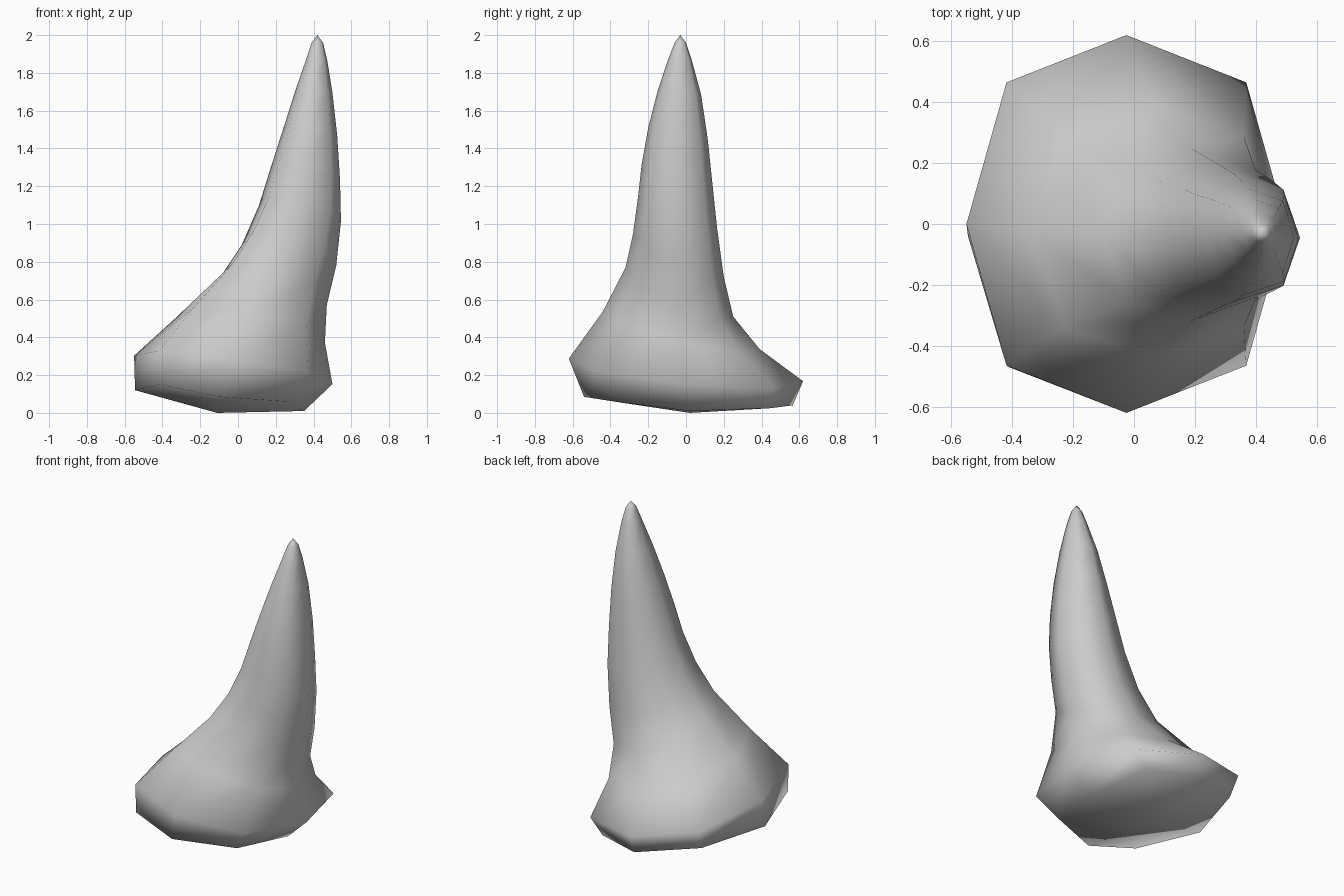
import bpy, bmesh
from math import cos, sin, pi

if "Cube" in bpy.data.objects:
    bpy.data.objects.remove(bpy.data.objects["Cube"])

# Horn sections as (x, z) at left and right, then (y, z) at front and back
SECTIONS = [
    ((-0.55, 0.30), (0.50, 0.15), (-0.62, 0.29), (0.62, 0.17)),
    ((-0.33, 0.50), (0.46, 0.37), (-0.44, 0.54), (0.39, 0.34)),
    ((-0.10, 0.71), (0.47, 0.57), (-0.32, 0.77), (0.25, 0.51)),
    ((0.02, 0.89), (0.52, 0.78), (-0.28, 0.95), (0.20, 0.72)),
    ((0.11, 1.10), (0.545, 1.02), (-0.255, 1.13), (0.165, 0.97)),
    ((0.17, 1.30), (0.54, 1.25), (-0.235, 1.30), (0.14, 1.20)),
    ((0.235, 1.50), (0.525, 1.48), (-0.20, 1.50), (0.115, 1.44)),
    ((0.30, 1.70), (0.50, 1.70), (-0.15, 1.70), (0.08, 1.68)),
    ((0.36, 1.87), (0.472, 1.87), (-0.095, 1.87), (0.03, 1.87)),
    ((0.39, 1.96), (0.45, 1.96), (-0.06, 1.96), (0.0, 1.96)),
]
# Uneven lower rim, counter-clockwise from the right
RIM = [(0.35, 0.02, 0.01), (0.29, 0.45, 0.025), (-0.02, 0.565, 0.04),
       (-0.40, 0.41, 0.11), (-0.545, -0.04, 0.12), (-0.41, -0.47, 0.15),
       (-0.10, -0.54, 0.085), (0.26, -0.38, 0.06)]


def section(left, right, front, back):
    """Eight points of one tilted, slightly squarish oval."""
    points = []
    for i in range(8):
        k = 1.06 if i % 2 else 1.0
        c, s = k * cos(i * pi / 4), k * sin(i * pi / 4)
        x = (left[0] + right[0]) / 2 + c * (right[0] - left[0]) / 2
        y = (front[0] + back[0]) / 2 + s * (back[0] - front[0]) / 2
        z = ((left[1] + right[1] + front[1] + back[1]) / 4
             + c * (right[1] - left[1]) / 2 + s * (back[1] - front[1]) / 2)
        points.append((x, y, z))
    return points


bm = bmesh.new()
rings = [[bm.verts.new(p) for p in ring]
         for ring in [RIM] + [section(*s) for s in SECTIONS]]

# Side walls
for low, high in zip(rings, rings[1:]):
    for i in range(8):
        j = (i + 1) % 8
        bm.faces.new((low[i], low[j], high[j], high[i]))

# Rounded tip and shallow underside
tip = bm.verts.new((0.42, -0.03, 2.0))
under = bm.verts.new((-0.11, 0.02, 0.0))
for i in range(8):
    j = (i + 1) % 8
    bm.faces.new((rings[-1][i], rings[-1][j], tip))
    bm.faces.new((rings[0][j], rings[0][i], under))

for face in bm.faces:
    face.smooth = True
bmesh.ops.recalc_face_normals(bm, faces=bm.faces)
mesh = bpy.data.meshes.new("horn")
bm.to_mesh(mesh)
bm.free()
bpy.context.collection.objects.link(bpy.data.objects.new("horn", mesh))
